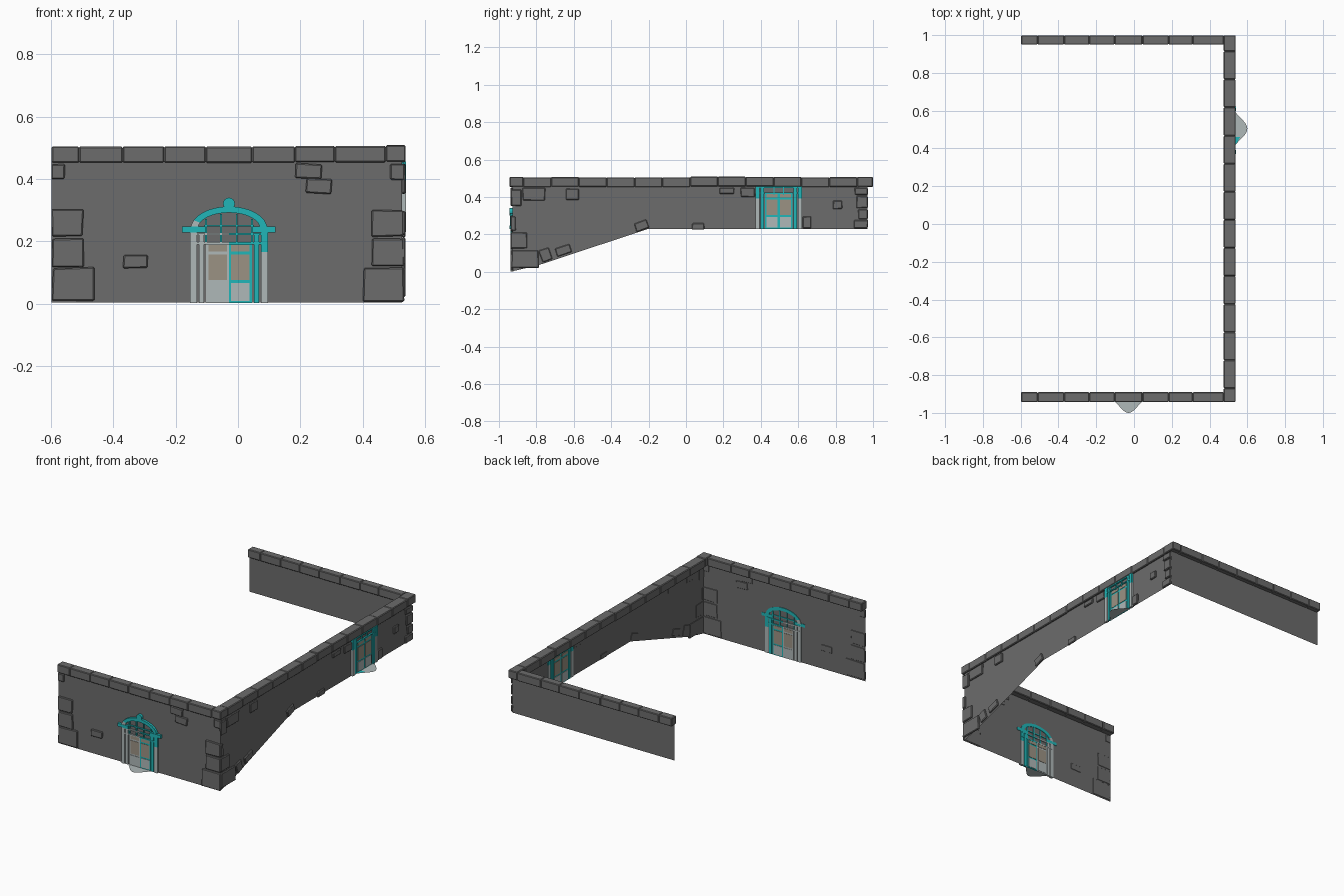
import bpy, bmesh, math, random
from mathutils import Vector, Matrix

if "Cube" in bpy.data.objects:
    bpy.data.objects.remove(bpy.data.objects["Cube"])

random.seed(4)


def material(name, rgb):
    m = bpy.data.materials.new(name)
    m.diffuse_color = (*rgb, 1)
    m.use_nodes = True
    m.node_tree.nodes["Principled BSDF"].inputs["Base Color"].default_value = m.diffuse_color
    return m


STONE = material("dark grey stone", (0.15, 0.15, 0.15))
TEAL = material("teal paint", (0.015, 0.47, 0.48))
PALE = material("pale grey trim", (0.43, 0.48, 0.48))
PANE = material("beige pane", (0.33, 0.29, 0.23))

# Wall frames: (u along wall, d outward, z up) -> world
FRONT = lambda u, d, z: Vector((u, -0.927 - d, z))
RIGHT = lambda u, d, z: Vector((0.527 + d, u, z))
BACK = lambda u, d, z: Vector((u, 0.97 + d, z))


def finish(name, bm, mat, bevel=0):
    bmesh.ops.recalc_face_normals(bm, faces=bm.faces)
    if bevel:
        bmesh.ops.bevel(bm, geom=bm.edges[:], offset=bevel, segments=1, affect='EDGES')
    me = bpy.data.meshes.new(name)
    bm.to_mesh(me)
    bm.free()
    me.materials.append(mat)
    ob = bpy.data.objects.new(name, me)
    bpy.context.collection.objects.link(ob)
    return ob


def prism(name, frame, outline, d0, d1, mat, bevel=0):
    """Extrude a (u, z) outline between depths d0 and d1 of a wall frame."""
    bm = bmesh.new()
    a = [bm.verts.new(frame(u, d0, z)) for u, z in outline]
    b = [bm.verts.new(frame(u, d1, z)) for u, z in outline]
    n = len(a)
    bm.faces.new(a)
    bm.faces.new(b[::-1])
    for i in range(n):
        bm.faces.new((a[i], a[(i + 1) % n], b[(i + 1) % n], b[i]))
    return finish(name, bm, mat, bevel)


def plate(name, frame, u0, u1, z0, z1, d0, d1, mat, bevel=0):
    return prism(name, frame, [(u0, z0), (u1, z0), (u1, z1), (u0, z1)], d0, d1, mat, bevel)


def sheet(name, points, mat):
    bm = bmesh.new()
    bm.faces.new([bm.verts.new(p) for p in points])
    return finish(name, bm, mat)


def stone(frame, u0, u1, z0, z1, tilt=0, depth=0.011):
    """Rough, slightly irregular bevelled block."""
    cu, cz = (u0 + u1) / 2, (z0 + z1) / 2
    r = Matrix.Rotation(math.radians(tilt), 2)
    pts = []
    for u, z in ((u0, z0), (u1, z0), (u1, z1), (u0, z1)):
        j = random.uniform(0.9, 1.0)
        p = r @ Vector(((u - cu) * j, (z - cz) * j))
        pts.append((cu + p.x, cz + p.y))
    prism("wall_stone", frame, pts, -0.002, depth, STONE, 0.004)


# Walls
sheet("front_wall", [FRONT(u, 0, z) for u, z in
      ((-0.598, 0.003), (0.527, 0.003), (0.527, 0.47), (-0.598, 0.47))], STONE)
sheet("side_wall", [RIGHT(u, 0, z) for u, z in
      ((-0.927, 0.003), (-0.79, 0.035), (-0.2, 0.23), (0.97, 0.23), (0.97, 0.47), (-0.927, 0.47))], STONE)
sheet("back_wall", [BACK(u, 0, z) for u, z in
      ((-0.598, 0.23), (0.527, 0.23), (0.527, 0.47), (-0.598, 0.47))], STONE)

# Coping blocks along the three walls
joints = [-0.598, -0.51, -0.37, -0.237, -0.103, 0.045, 0.183, 0.311, 0.475]
for a, b in zip(joints, joints[1:]):
    j = random.uniform(-0.001, 0.001)
    plate("front_coping", FRONT, a, b, 0.453 + j, 0.505 + j, -0.037, 0.016, STONE, 0.004)
    plate("back_coping", BACK, a, b, 0.453 + j, 0.505 + j, -0.02, 0.029, STONE, 0.004)
joints = [-0.943] + [-0.87 + 0.1487 * i for i in range(13)] + [0.999]
for a, b in zip(joints, joints[1:]):
    j = random.uniform(-0.002, 0.003)
    plate("side_coping", RIGHT, a, b, 0.454 + j, 0.506 + j, -0.052, 0.011, STONE, 0.004)

# Corner stones and scattered stones: u0, u1, z0, z1, tilt
for s in ((-0.6, -0.46, 0.008, 0.118), (-0.6, -0.493, 0.115, 0.212), (-0.6, -0.495, 0.213, 0.303),
          (-0.6, -0.555, 0.398, 0.448), (0.4, 0.535, 0.005, 0.118), (0.427, 0.537, 0.118, 0.212),
          (0.427, 0.537, 0.213, 0.303), (0.487, 0.537, 0.395, 0.45), (-0.37, -0.287, 0.113, 0.158),
          (0.183, 0.272, 0.4, 0.45, -3), (0.215, 0.302, 0.352, 0.402, -3)):
    stone(FRONT, *s)
for s in ((-0.878, -0.75, 0.378, 0.45), (-0.645, -0.57, 0.382, 0.446), (-0.937, -0.88, 0.35, 0.44),
          (-0.937, -0.91, 0.22, 0.3), (-0.937, -0.848, 0.125, 0.212), (-0.937, -0.785, 0.02, 0.118),
          (-0.78, -0.72, 0.055, 0.125, 20), (-0.7, -0.61, 0.09, 0.14, 18), (-0.275, -0.2, 0.222, 0.272, 20),
          (0.03, 0.1, 0.225, 0.262), (0.175, 0.26, 0.415, 0.45), (0.29, 0.37, 0.398, 0.45),
          (0.622, 0.67, 0.23, 0.297), (0.785, 0.837, 0.335, 0.382), (0.9, 0.975, 0.41, 0.45),
          (0.91, 0.975, 0.34, 0.408), (0.92, 0.975, 0.28, 0.335), (0.895, 0.975, 0.23, 0.277)):
    stone(RIGHT, *s)


def doorway(frame, c, base, left, right):
    """Glazed double door with columns and fanlight bars, centred on u=c."""
    def part(name, u0, u1, z0, z1, d0, d1, mat):
        plate(name, frame, c + u0, c + u1, base + z0, base + z1, d0, d1, mat)
    # Leaves: solid core, glass and lower panels on both faces
    part("door_leaf", -0.074, 0, 0.002, 0.19, -0.004, 0.004, left)
    part("door_leaf", 0, 0.074, 0.002, 0.19, -0.004, 0.004, right)
    for s, mat in ((-1, left), (1, right)):
        lo, hi = sorted((s * 0.007, s * 0.066))
        part("door_pane", lo, hi, 0.075, 0.158, -0.006, 0.006, PANE)
        part("door_glass_top", lo, hi, 0.168, 0.188, -0.006, 0.006, PANE)
        part("door_panel", lo, hi, 0.008, 0.066, -0.006, 0.007, PALE)
        # Double columns; the outer right one changes colour part way up
        lo, hi = sorted((s * 0.103, s * 0.125))
        part("column_base", lo, hi, 0.002, 0.165, -0.004, 0.012, PALE)
        part("column_top", lo, hi, 0.165, 0.228, -0.004, 0.012, mat)
        lo, hi = sorted((s * 0.08, s * 0.097))
        part("inner_column", lo, hi, 0.002, 0.225, -0.004, 0.009, mat)
    # Fanlight bars
    for z in (0.19, 0.22):
        part("transom_left", -0.115, 0, z, z + 0.007, -0.005, 0.01, left)
        part("transom_right", 0, 0.115, z, z + 0.007, -0.005, 0.01, right)


# Front door with capitals, arch and round keystone
C = -0.029
doorway(FRONT, C, 0, PALE, TEAL)
for s in (-1, 1):
    lo, hi = sorted((C + s * 0.075, C + s * 0.15))
    plate("capital", FRONT, lo, hi, 0.228, 0.247, -0.003, 0.016, TEAL)
arc = [math.pi * i / 16 for i in range(17)]
outer = [(C + 0.123 * math.cos(t), 0.24 + 0.072 * math.sin(t)) for t in arc]
inner = [(C + 0.1 * math.cos(t), 0.24 + 0.052 * math.sin(t)) for t in arc]
for i in range(16):
    prism("arch", FRONT, [outer[i], outer[i + 1], inner[i + 1], inner[i]], -0.003, 0.014,
          PALE if i > 13 else TEAL)
prism("keystone", FRONT, [(C + 0.019 * math.cos(2 * t), 0.321 + 0.019 * math.sin(2 * t))
                          for t in arc[:-1]], 0, 0.016, TEAL)
for u, h in ((-0.074, 0.272), (-0.025, 0.288), (0.025, 0.288), (0.074, 0.272)):
    plate("fanlight_bar", FRONT, C + u - 0.003, C + u + 0.003, 0.19, h, -0.004, 0.008, TEAL)
plate("fanlight_rail", FRONT, C - 0.08, C + 0.08, 0.247, 0.253, -0.004, 0.008, TEAL)

# Side door, tops of the columns running under the coping
S = 0.496
doorway(RIGHT, S, 0.228, TEAL, TEAL)
for u in (-0.025, 0.025):
    plate("side_fanlight_bar", RIGHT, S + u - 0.003, S + u + 0.003, 0.41, 0.455, -0.004, 0.008, TEAL)

# Flat bell-shaped doorsteps
for name, frame, c, z, w, h in (("front_step", FRONT, C, 0.0, 0.1, 0.073),
                                ("side_step", RIGHT, 0.505, 0.23, 0.115, 0.073)):
    curve = [(c + w * t / 10, h * (0.5 + 0.5 * math.cos(math.pi * t / 10))) for t in range(-10, 11)]
    sheet(name, [frame(u, d, z) for u, d in curve], PALE)
sheet("side_step_edge", [RIGHT(u, d, 0.232) for u, d in
      ((0.405, 0), (0.46, 0), (0.46, 0.035), (0.43, 0.018))], TEAL)
